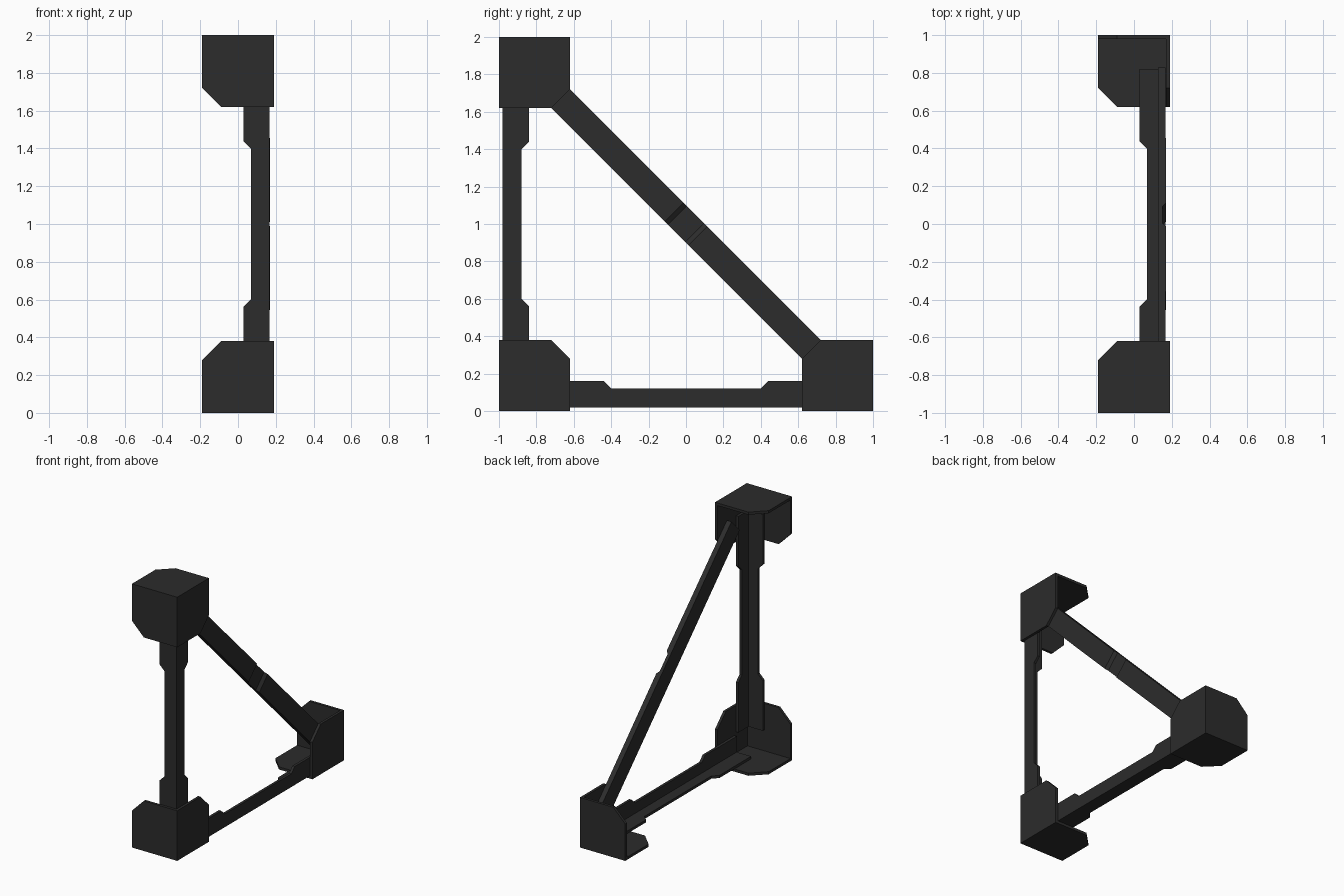
import bpy, bmesh
from mathutils import Vector

if "Cube" in bpy.data.objects:
    bpy.data.objects.remove(bpy.data.objects["Cube"])

T = 0.02          # sheet thickness
dark = bpy.data.materials.new("dark_steel")
dark.diffuse_color = (0.025, 0.025, 0.025, 1)
dark.use_nodes = True
dark.node_tree.nodes["Principled BSDF"].inputs["Base Color"].default_value = dark.diffuse_color

X, Y, Z = Vector((1, 0, 0)), Vector((0, 1, 0)), Vector((0, 0, 1))


def make_object(name, prisms):
    """Each prism: (2D profile, origin, u axis, v axis, extrusion vector)."""
    bm = bmesh.new()
    for pts, o, u, v, n in prisms:
        base = [bm.verts.new(o + u * a + v * b) for a, b in pts]
        face = bm.faces.new(base)
        res = bmesh.ops.extrude_face_region(bm, geom=[face], use_keep_orig=True)
        bmesh.ops.translate(bm, vec=n, verts=[g for g in res["geom"] if isinstance(g, bmesh.types.BMVert)])
    bmesh.ops.recalc_face_normals(bm, faces=bm.faces)
    mesh = bpy.data.meshes.new(name)
    bm.to_mesh(mesh)
    bm.free()
    mesh.materials.append(dark)
    obj = bpy.data.objects.new(name, mesh)
    bpy.context.collection.objects.link(obj)
    return obj


# Corner brackets: three chamfered plates meeting at an outer corner
S, C = 0.38, 0.28
plate = [(0, 0), (S, 0), (S, C), (C, S), (0, S)]


def bracket(name, y, z):
    o = Vector((0.19, y, z))
    ix, iy, iz = -X, Y * (1 if y < 0 else -1), Z * (1 if z < 1 else -1)
    make_object(name, [(plate, o, iy, iz, ix * T),
                       (plate, o, ix, iz, iy * T),
                       (plate, o, ix, iy, iz * T)])


bracket("front_bottom_bracket", -1, 0)
bracket("front_top_bracket", -1, 2)
bracket("back_bottom_bracket", 1, 0)

# Angle beams: two arms that widen towards both ends
arm = [(-0.82, 0), (0.82, 0), (0.82, 0.14), (0.44, 0.14), (0.40, 0.10),
       (-0.40, 0.10), (-0.44, 0.14), (-0.82, 0.14)]


def angle_beam(name, o, along, inward):
    make_object(name, [(arm, o, along, -X, inward * T),
                       (arm, o, along, inward, -X * T)])


angle_beam("upright_beam", Vector((0.168, -0.98, 1)), Z, Y)
angle_beam("base_beam", Vector((0.168, 0, 0.02)), Y, Z)

# Diagonal brace: flat bar with a shallow recess at the middle of its outer face
L = 1.10
d = (Y - Z).normalized()
w = (Y + Z).normalized()
bar = [(-L, 0.128), (L, 0.128), (L, 0.166), (0.09, 0.17), (0.065, 0.152),
       (-0.065, 0.152), (-0.09, 0.17), (-L, 0.166)]
make_object("diagonal_brace", [(bar, Z - w * 0.0707, d, X, w * 0.1414)])
